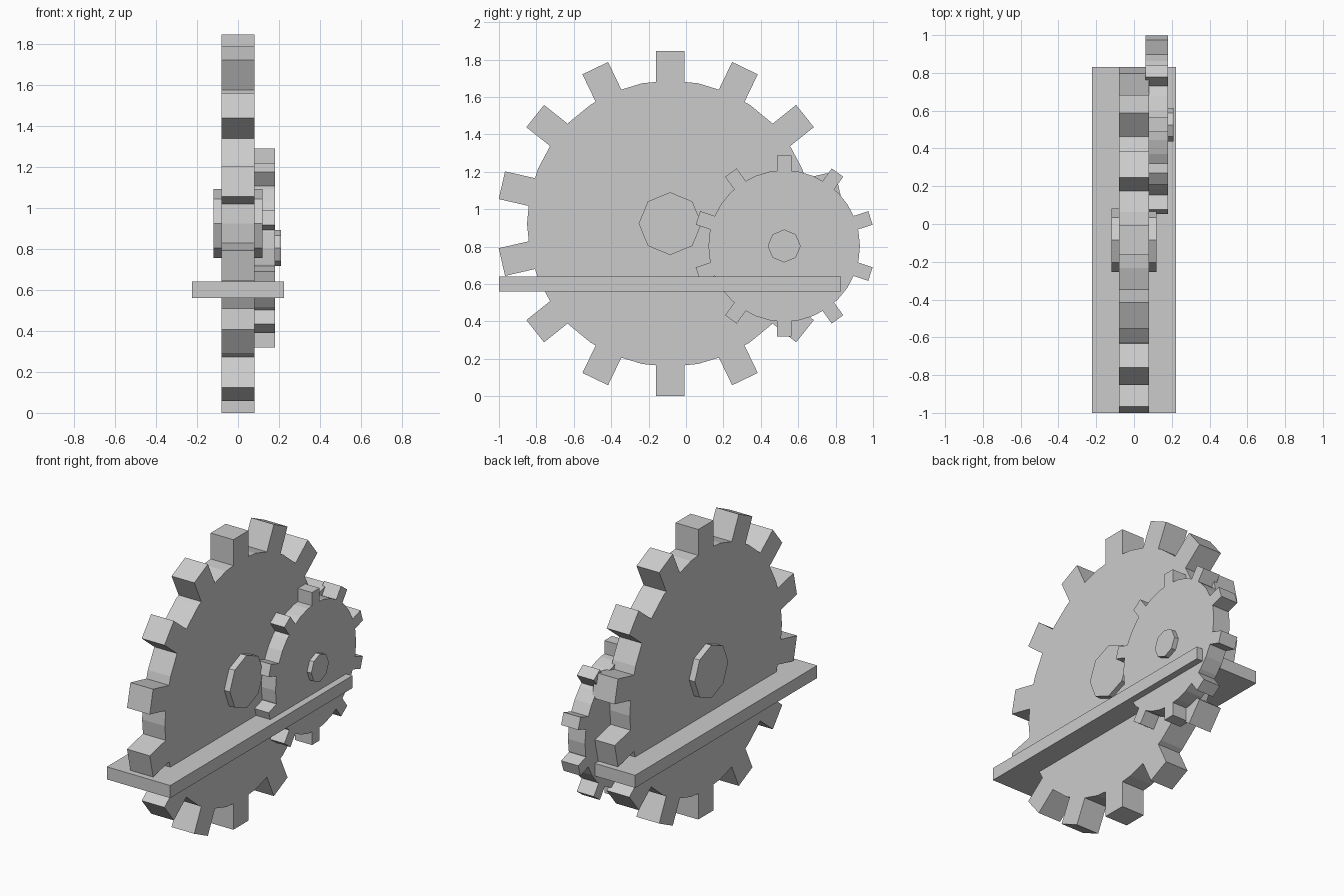
import bpy, bmesh
from math import asin, cos, pi, sin, sqrt, tau
from mathutils import Vector

cube = bpy.data.objects.get("Cube")
if cube:
    bpy.data.objects.remove(cube, do_unlink=True)

grey = bpy.data.materials.new("plain_grey")
grey.use_nodes = True
colour = (0.6, 0.6, 0.6, 1)
grey.diffuse_color = colour
grey.node_tree.nodes["Principled BSDF"].inputs["Base Color"].default_value = colour


def add_object(name, bm):
    bmesh.ops.recalc_face_normals(bm, faces=bm.faces)
    mesh = bpy.data.meshes.new(name)
    bm.to_mesh(mesh)
    bm.free()
    mesh.materials.append(grey)
    obj = bpy.data.objects.new(name, mesh)
    bpy.context.collection.objects.link(obj)
    return obj


def extrude_outline(name, outline, centre, thickness):
    """Extrude a closed (y, z) outline along x, centred on the given point."""
    cx, cy, cz = centre
    bm = bmesh.new()
    face = bm.faces.new([bm.verts.new((cx - thickness / 2, cy + y, cz + z)) for y, z in outline])
    ext = bmesh.ops.extrude_face_region(bm, geom=[face], use_keep_orig=True)
    verts = [v for v in ext["geom"] if isinstance(v, bmesh.types.BMVert)]
    bmesh.ops.translate(bm, verts=verts, vec=Vector((thickness, 0, 0)))
    return add_object(name, bm)


def polygon(radius, sides):
    return [(radius * sin(tau * i / sides), radius * cos(tau * i / sides)) for i in range(sides)]


def gear_outline(radius, tip, half_width, teeth, sides=32):
    """Faceted disc with straight-sided teeth; angles run from the top."""
    step, pitch = tau / sides, tau / teeth
    gap = asin(half_width / radius)
    points = []
    for i in range(teeth):
        a = i * pitch

        # Straight tooth standing on the facets of the disc
        def root(sign):
            r = radius * cos(step / 2) / cos((a + sign * gap) % step - step / 2)
            return sqrt(r * r - half_width ** 2)

        for u, v in ((-half_width, root(-1)), (-half_width, tip),
                     (half_width, tip), (half_width, root(1))):
            points.append((u * cos(a) + v * sin(a), v * cos(a) - u * sin(a)))

        # Disc corners up to the next tooth
        for k in range(sides):
            b = k * step
            if a + gap + 0.01 < b < a + pitch - gap - 0.01:
                points.append((radius * sin(b), radius * cos(b)))
    return points


# Gears, each with an octagonal hub through its middle
large_centre = (0, -0.085, 0.9225)
small_centre = (0.12, 0.525, 0.803)
extrude_outline("large_gear", gear_outline(0.765, 0.9225, 0.076, 14), large_centre, 0.16)
extrude_outline("large_hub", polygon(0.168, 8), large_centre, 0.24)
extrude_outline("small_gear", gear_outline(0.405, 0.485, 0.038, 10), small_centre, 0.12)
extrude_outline("small_hub", polygon(0.088, 8), small_centre, 0.18)

# Flat bar crossing both gears
bar = [(-0.915, -0.04), (0.915, -0.04), (0.915, 0.04), (-0.915, 0.04)]
extrude_outline("cross_bar", bar, (0, -0.085, 0.6), 0.446)
